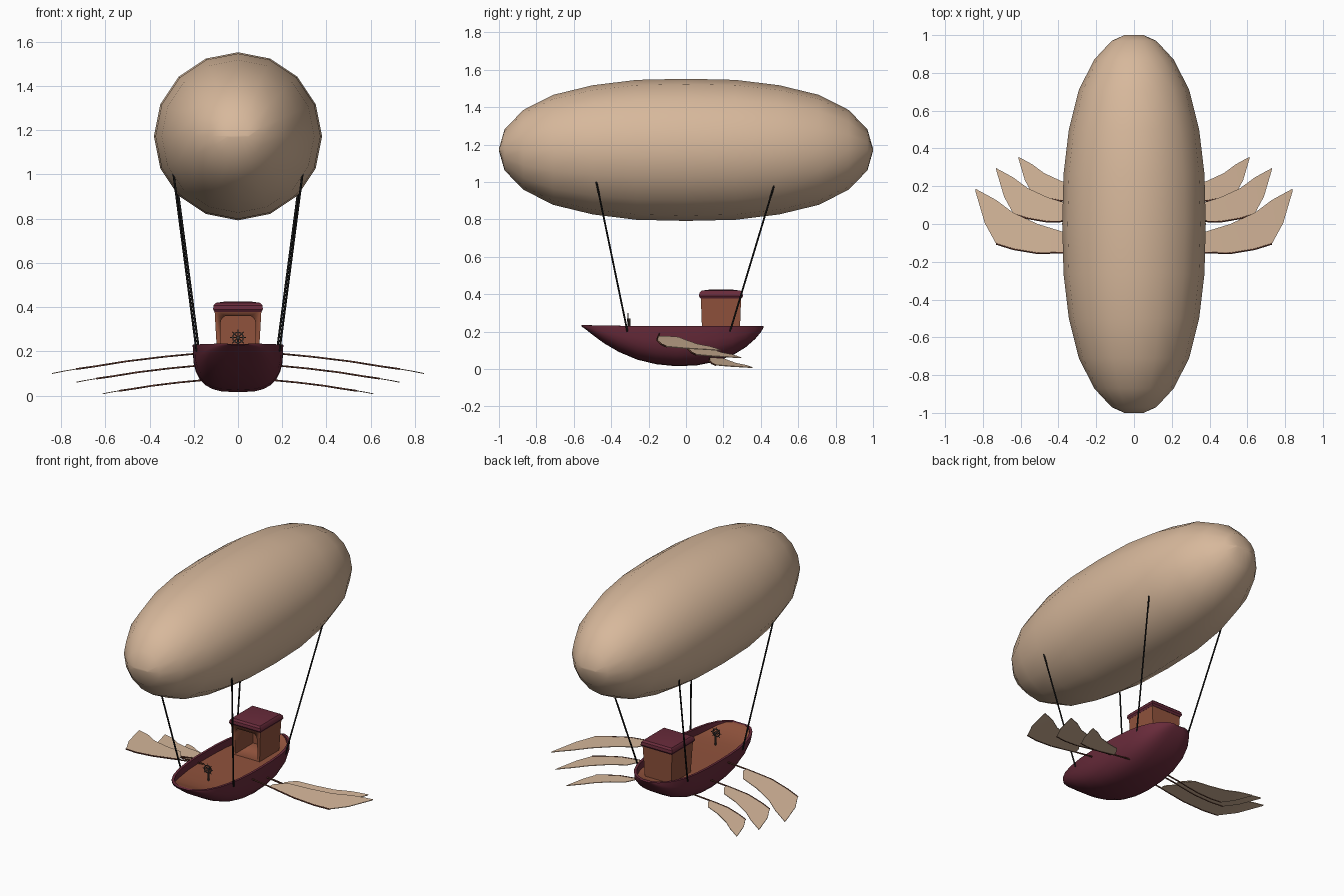
import bpy, bmesh, math
from mathutils import Vector

if "Cube" in bpy.data.objects:
    bpy.data.objects.remove(bpy.data.objects["Cube"])


def material(name, rgb):
    m = bpy.data.materials.new(name)
    m.diffuse_color = (*rgb, 1)
    m.use_nodes = True
    m.node_tree.nodes["Principled BSDF"].inputs["Base Color"].default_value = m.diffuse_color
    return m


CANVAS = material("tan canvas", (0.68, 0.48, 0.33))
MAROON = material("maroon paint", (0.14, 0.024, 0.043))
WOOD = material("brown wood", (0.28, 0.085, 0.045))
POLE = material("dark pole wood", (0.12, 0.04, 0.025))
ROPE = material("black rope", (0.008, 0.008, 0.008))
IRON = material("dark iron", (0.06, 0.045, 0.04))


def loft(name, rings, mats, rule=None, angle=40, wrap_ends=False):
    """Skin closed rings of points; rule(column) picks the material index."""
    bm = bmesh.new()
    rows = [[bm.verts.new(p) for p in r] for r in rings]
    n = len(rows[0])
    pairs = list(zip(rows, rows[1:]))
    if wrap_ends:
        pairs.append((rows[-1], rows[0]))
    for a, b in pairs:
        for j in range(n):
            k = (j + 1) % n
            f = bm.faces.new((a[j], a[k], b[k], b[j]))
            f.material_index = rule(j) if rule else 0
    if not wrap_ends:
        bm.faces.new(rows[0])
        bm.faces.new(rows[-1])
    bmesh.ops.recalc_face_normals(bm, faces=bm.faces)
    me = bpy.data.meshes.new(name)
    bm.to_mesh(me)
    bm.free()
    for m in mats:
        me.materials.append(m)
    me.shade_smooth()
    me.set_sharp_from_angle(angle=math.radians(angle))
    ob = bpy.data.objects.new(name, me)
    bpy.context.collection.objects.link(ob)
    return ob


def tube(name, pts, r, mat, sides=6):
    pts = [Vector(p) for p in pts]
    rings = []
    for i, p in enumerate(pts):
        d = (pts[min(i + 1, len(pts) - 1)] - pts[max(i - 1, 0)]).normalized()
        u = d.orthogonal().normalized() if abs(d.z) > 0.9 else d.cross(Vector((0, 0, 1))).normalized()
        v = d.cross(u)
        rings.append([p + r * (u * math.cos(a) + v * math.sin(a))
                      for a in (math.tau * k / sides for k in range(sides))])
    return loft(name, rings, [mat], angle=70)


def rect(hx, hy, z, cy):
    return [(sx * hx, cy + sy * hy, z) for sx, sy in ((-1, -1), (1, -1), (1, 1), (-1, 1))]


# Gas bag: 16-sided lathe along y
half = [(1.0, 0.05, 0.006), (0.97, 0.118, 0.11), (0.87, 0.211, 0.213), (0.71, 0.292, 0.294),
        (0.5, 0.345, 0.345), (0.265, 0.373, 0.374)]
stations = ([(-y, a, b) for y, a, b in half] + [(0, 0.38, 0.38)]
            + [(y, a, b) for y, a, b in reversed(half)])
loft("gas_bag", [[(a * math.cos(math.tau * k / 16), y, 1.172 + b * math.sin(math.tau * k / 16))
                  for k in range(16)] for y, a, b in stations], [CANVAS], angle=80)

# Hull: outer skin, rim, inner wall and deck lofted along y (y, half width, keel height)
HULL = [(-0.56, 0.05, 0.229), (-0.54, 0.09, 0.215), (-0.5, 0.127, 0.183), (-0.44, 0.158, 0.139),
        (-0.36, 0.181, 0.092), (-0.26, 0.197, 0.05), (-0.16, 0.204, 0.026), (-0.05, 0.205, 0.015),
        (0.06, 0.203, 0.02), (0.16, 0.195, 0.04), (0.25, 0.177, 0.074), (0.32, 0.148, 0.117),
        (0.37, 0.113, 0.161), (0.4, 0.077, 0.197), (0.415, 0.04, 0.222)]
N = 14
rings = []
for y, w, keel in HULL:
    top = 0.229 + 0.006 * max(0, -y / 0.56) ** 2
    depth = top - keel
    ring = []
    for k in range(N + 1):
        a = math.pi * k / N
        c, s = math.cos(a), math.sin(a)
        ring.append((math.copysign(abs(c) ** 0.68, c) * w, y, top - depth * abs(s) ** 0.68))
    yi = -0.07 + (y + 0.07) * 0.965
    zi = top - min(0.045, 0.4 * depth)
    wi = w * 0.925
    ring += [(-wi, yi, top), (-wi, yi, zi), (wi, yi, zi), (wi, yi, top)]
    rings.append(ring)
loft("hull_and_deck", rings, [MAROON, WOOD], rule=lambda j: int(j == N + 2), angle=50)

# Cabin walls with an arched doorway cut into the front
CY = 0.187
cabin = loft("cabin_walls", [rect(0.094, 0.1, 0.175, CY), rect(0.106, 0.108, 0.39, CY)], [WOOD])
arch = [(-0.08, 0.19), (-0.08, 0.325), (-0.074, 0.347), (-0.058, 0.36),
        (0.058, 0.36), (0.074, 0.347), (0.08, 0.325), (0.08, 0.19)]
cutter = loft("doorway_cutter", [[(x, y, z) for x, z in arch] for y in (0.0, 0.27)], [WOOD])
cutter.hide_render = True
cutter.display_type = 'WIRE'
cut = cabin.modifiers.new("doorway", 'BOOLEAN')
cut.operation = 'DIFFERENCE'
cut.solver = 'EXACT'
cut.object = cutter

# Cabin roof
loft("cabin_roof", [rect(0.106, 0.11, 0.378, CY), rect(0.113, 0.118, 0.39, CY),
                    rect(0.11, 0.115, 0.408, CY), rect(0.1, 0.104, 0.419, CY),
                    rect(0.06, 0.06, 0.425, CY)], [MAROON], angle=35)

# Steering wheel: ring, spokes, hub and post
WC = Vector((0, -0.31, 0.262))
ringpts = []
for i in range(16):
    a = math.tau * i / 16
    ringpts.append([WC + Vector((math.cos(a) * q, dy, math.sin(a) * q))
                    for q, dy in ((0.021, -0.003), (0.027, -0.003), (0.027, 0.003), (0.021, 0.003))])
loft("wheel_rim", ringpts, [IRON], wrap_ends=True)
for i in range(4):
    a = math.pi * i / 4
    d = Vector((math.cos(a), 0, math.sin(a))) * 0.037
    tube("wheel_spoke", [WC - d, WC + d], 0.0022, IRON)
tube("wheel_hub", [WC - Vector((0, 0.006, 0)), WC + Vector((0, 0.014, 0))], 0.007, IRON, 8)
tube("wheel_post", [(0, -0.302, 0.18), (0, -0.302, 0.262)], 0.005, IRON)

# Oar pattern: (outward, leading y, trailing y, drop), scaled for each of three oars
BLADE = [(0.14, -0.003, 0.03, -0.014), (0.19, -0.006, 0.105, -0.02), (0.32, -0.01, 0.145, -0.036),
         (0.45, 0.012, 0.205, -0.057), (0.54, 0.04, 0.272, -0.07), (0.6, 0.15, 0.305, -0.08),
         (0.65, 0.32, 0.332, -0.09)]
OARS = [(0.19, -0.145, 0.19, 1.0), (0.19, 0.02, 0.135, 0.83), (0.17, 0.13, 0.069, 0.68)]
for side in (-1, 1):
    for ox, oy, oz, s in OARS:
        blade = [[(side * (ox + x * s), oy + y * s, oz + dz * s + t)
                  for y, t in ((lead, -0.002), (trail, -0.002), (trail, 0.002), (lead, 0.002))]
                 for x, lead, trail, dz in BLADE]
        loft("oar_blade", blade, [CANVAS], angle=30)
        shaft = [(-0.04, 0.004, 0.003)] + [(x, lead, dz) for x, lead, _, dz in BLADE[:5]]
        tube("oar_shaft", [(side * (ox + x * s), oy + y * s, oz + dz * s) for x, y, dz in shaft],
             0.0045, POLE)
    # Suspension ropes
    tube("front_rope", [(side * 0.187, -0.313, 0.2), (side * 0.292, -0.48, 1.005)], 0.005, ROPE)
    tube("rear_rope", [(side * 0.176, 0.235, 0.2), (side * 0.288, 0.49, 1.045)], 0.005, ROPE)
